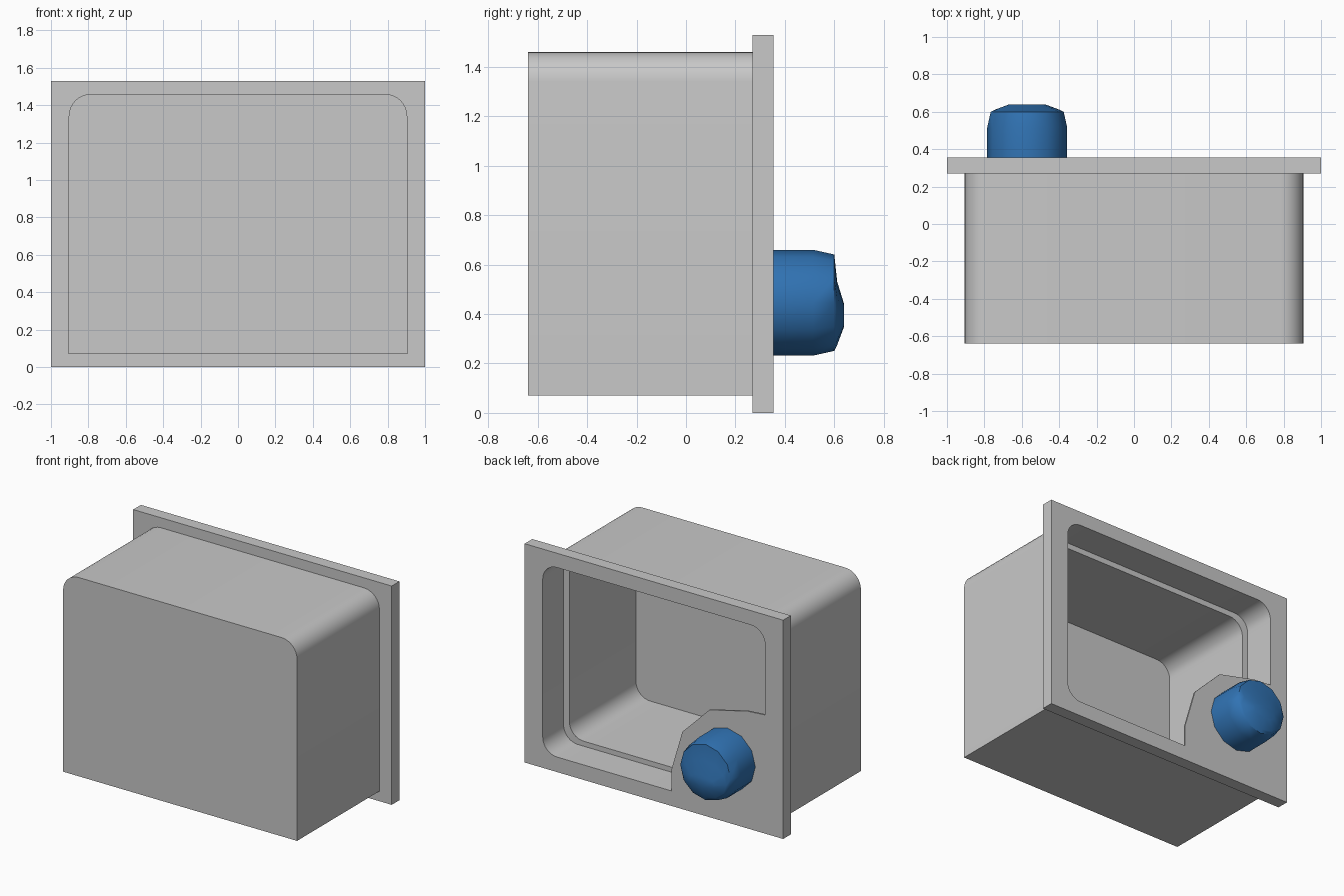
import bpy, bmesh, math

if "Cube" in bpy.data.objects:
    bpy.data.objects.remove(bpy.data.objects["Cube"], do_unlink=True)


def material(name, rgb):
    mat = bpy.data.materials.new(name)
    mat.use_nodes = True
    mat.diffuse_color = (*rgb, 1)
    mat.node_tree.nodes["Principled BSDF"].inputs["Base Color"].default_value = (*rgb, 1)
    return mat


GREY = material("light_grey", (0.58, 0.58, 0.58))
BLUE = material("knob_blue", (0.03, 0.17, 0.45))


def rounded_rect(half_x, z0, z1, r_top, r_bottom, steps=8):
    """Outline in the x-z plane; always the same number of points."""
    pts = []
    for i, (sx, top) in enumerate([(1, True), (-1, True), (-1, False), (1, False)]):
        r = r_top if top else r_bottom
        cx = sx * (half_x - r)
        cz = z1 - r if top else z0 + r
        for k in range(steps + 1):
            a = math.pi / 2 * (i + k / steps)
            pts.append((cx + r * math.cos(a), cz + r * math.sin(a)))
    return pts


def ellipse(cx, cz, rx, rz, sides=12):
    angles = [2 * math.pi * k / sides for k in range(sides)]
    return [(cx + rx * math.cos(a), cz + rz * math.sin(a)) for a in angles]


def loft(name, mat, sections, angle=30):
    """Join (y, outline) sections in order and cap both ends."""
    bm = bmesh.new()
    rings = [[bm.verts.new((x, y, z)) for x, z in pts] for y, pts in sections]
    n = len(rings[0])
    for a, b in zip(rings, rings[1:]):
        for k in range(n):
            j = (k + 1) % n
            bm.faces.new((a[k], a[j], b[j], b[k]))
    bm.faces.new(rings[0])
    bm.faces.new(rings[-1])
    bmesh.ops.remove_doubles(bm, verts=bm.verts, dist=1e-5)
    bmesh.ops.recalc_face_normals(bm, faces=bm.faces)
    mesh = bpy.data.meshes.new(name)
    bm.to_mesh(mesh)
    bm.free()
    mesh.materials.append(mat)
    obj = bpy.data.objects.new(name, mesh)
    bpy.context.collection.objects.link(obj)
    bpy.ops.object.select_all(action="DESELECT")
    obj.select_set(True)
    bpy.context.view_layer.objects.active = obj
    bpy.ops.object.shade_smooth_by_angle(angle=math.radians(angle))
    return obj


# Hollow housing: outer box, flange, stepped opening and cavity
box = rounded_rect(0.905, 0.07, 1.46, 0.12, 0)
flange = rounded_rect(1, 0, 1.53, 0, 0)
opening = rounded_rect(0.86, 0.105, 1.43, 0.11, 0.11)
cavity = rounded_rect(0.815, 0.14, 1.39, 0.11, 0.11)
loft("housing", GREY, [
    (-0.64, box), (0.27, box),
    (0.27, flange), (0.355, flange),
    (0.355, opening), (0.125, opening),
    (0.125, cavity), (-0.61, cavity),
])

# Corner plate that carries the knob, flush with the flange
plate = [(-0.135, 0.09), (-0.135, 0.25), (-0.22, 0.54), (-0.43, 0.75),
         (-0.725, 0.82), (-0.87, 0.83), (-0.87, 0.09)]
loft("knob_plate", GREY, [(0.343, plate), (0.355, plate)])

# Knob with a tapered rim and an off-centre raised face
KX, KZ = -0.571, 0.446
loft("knob", BLUE, [
    (0.35, ellipse(KX, KZ, 0.214, 0.214)),
    (0.515, ellipse(KX, KZ, 0.214, 0.214)),
    (0.60, ellipse(KX, KZ, 0.195, 0.195)),
    (0.612, ellipse(KX, 0.403, 0.17, 0.128)),
    (0.64, ellipse(KX, 0.395, 0.095, 0.045)),
], angle=40)
